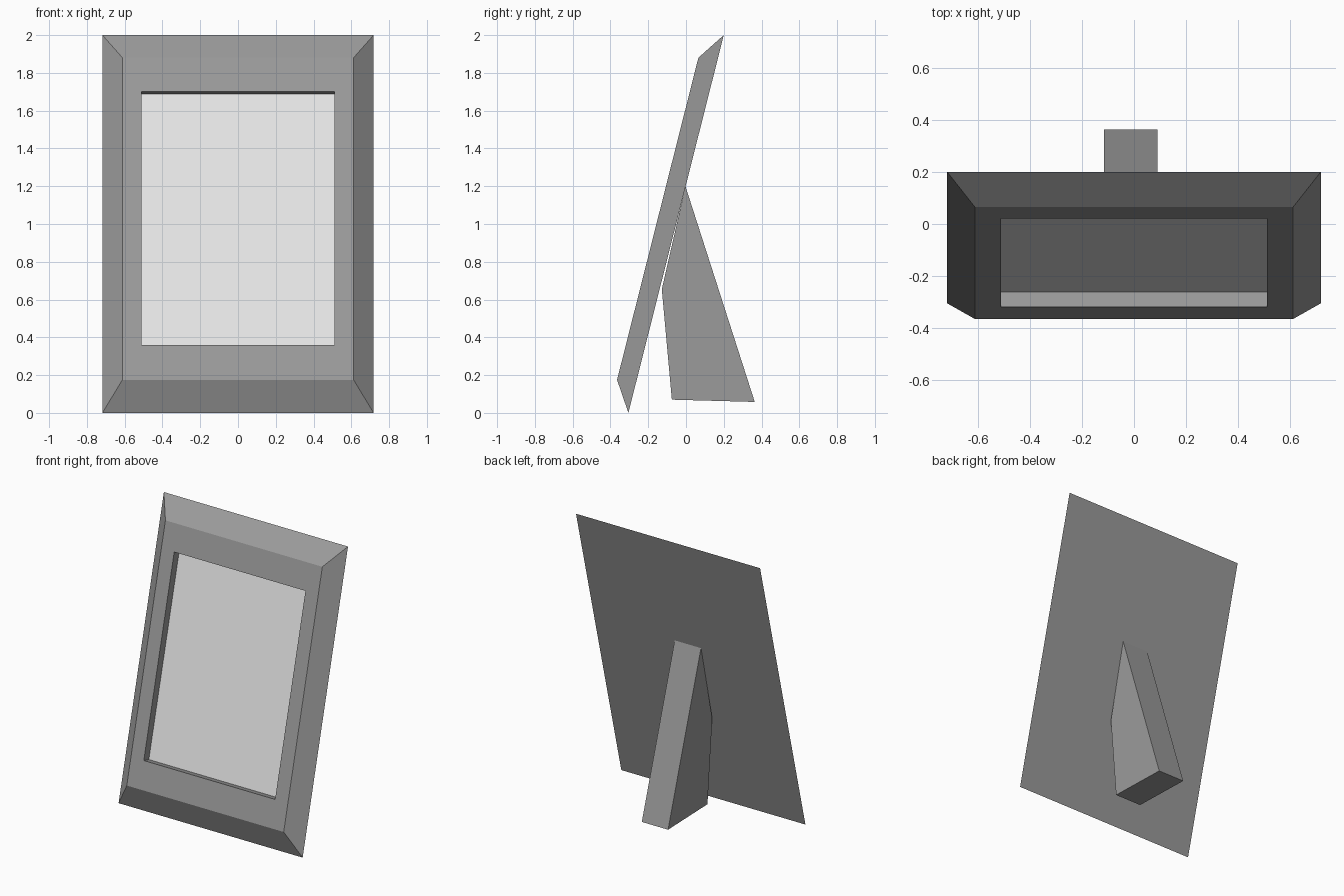
import bpy
import bmesh
from math import atan2
from mathutils import Matrix

cube = bpy.data.objects.get("Cube")
if cube:
    bpy.data.objects.remove(cube, do_unlink=True)


def material(name, value):
    mat = bpy.data.materials.new(name)
    mat.use_nodes = True
    colour = (value, value, value, 1)
    mat.diffuse_color = colour
    mat.node_tree.nodes["Principled BSDF"].inputs["Base Color"].default_value = colour
    return mat


def finish(name, bm, mats):
    bmesh.ops.recalc_face_normals(bm, faces=bm.faces)
    mesh = bpy.data.meshes.new(name)
    bm.to_mesh(mesh)
    bm.free()
    for mat in mats:
        mesh.materials.append(mat)
    obj = bpy.data.objects.new(name, mesh)
    bpy.context.collection.objects.link(obj)
    return obj


grey = material("frame grey", 0.33)
pale = material("picture pale grey", 0.8)

# Frame: rectangular rings joined from the back edge to the recessed picture
# Each ring: half width, lower edge, upper edge, distance in front of the back
rings = [
    (0.718, 0.0, 2.063, 0.0),
    (0.612, 0.155, 1.914, 0.101),
    (0.512, 0.346, 1.729, 0.101),
    (0.512, 0.346, 1.729, 0.043),
]
bm = bmesh.new()
loops = []
for w, low, high, depth in rings:
    corners = ((-w, low), (w, low), (w, high), (-w, high))
    loops.append([bm.verts.new((x, -depth, z)) for x, z in corners])
for a, b in zip(loops, loops[1:]):
    for i in range(4):
        j = (i + 1) % 4
        bm.faces.new((a[i], a[j], b[j], b[i]))
bm.faces.new(loops[0])
picture = bm.faces.new(loops[-1])
picture.material_index = 1

# Lean the frame backwards
lean = Matrix.Rotation(-atan2(0.505, 2), 4, "X")
bm.transform(Matrix.Translation((0, -0.305, 0)) @ lean)
finish("picture_frame", bm, [grey, pale])

# Stand: wedge profile extruded sideways
profile = [(-0.003, 1.2), (-0.128, 0.655), (-0.075, 0.07), (0.364, 0.058)]
bm = bmesh.new()
side = bm.faces.new([bm.verts.new((-0.115, y, z)) for y, z in profile])
result = bmesh.ops.extrude_face_region(bm, geom=[side])
moved = [v for v in result["geom"] if isinstance(v, bmesh.types.BMVert)]
bmesh.ops.translate(bm, verts=moved, vec=(0.205, 0, 0))
finish("back_stand", bm, [grey])
